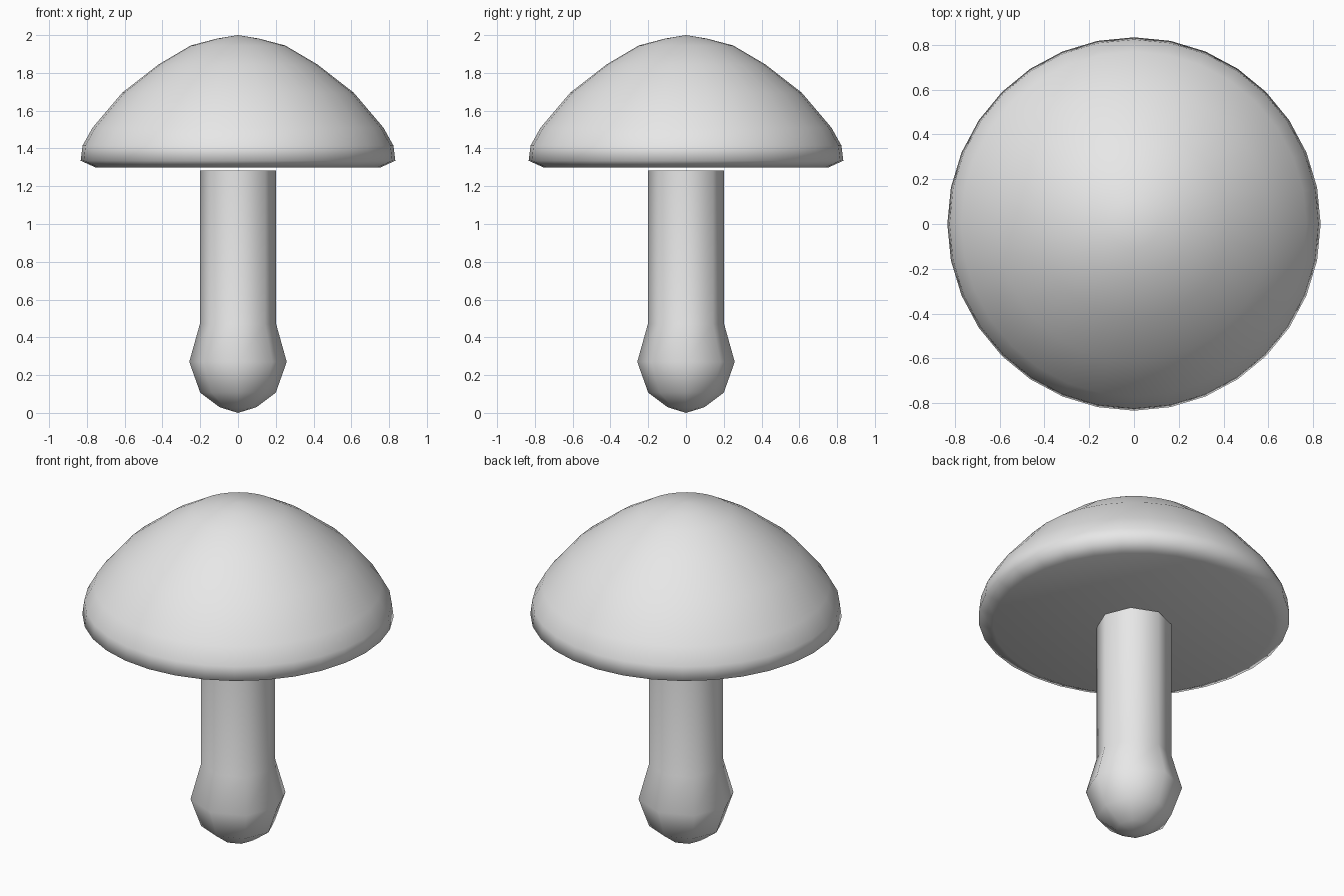
import bpy, bmesh, math

cube = bpy.data.objects.get("Cube")
if cube:
    bpy.data.objects.remove(cube, do_unlink=True)

grey = bpy.data.materials.new("light_grey")
grey.use_nodes = True
colour = (0.8, 0.8, 0.8, 1)
grey.diffuse_color = colour
for node in grey.node_tree.nodes:
    if node.type == 'BSDF_PRINCIPLED':
        node.inputs["Base Color"].default_value = colour


def lathe(name, profile, sides):
    """Revolve (radius, height) points, listed from bottom to top."""
    bm = bmesh.new()
    rings = []
    for r, z in profile:
        count = sides if r > 0 else 1
        rings.append([bm.verts.new((r * math.cos(math.tau * i / sides),
                                    r * math.sin(math.tau * i / sides), z))
                      for i in range(count)])
    for low, high in zip(rings, rings[1:]):
        for i in range(sides):
            j = (i + 1) % sides
            corners = [low[i % len(low)], low[j % len(low)],
                       high[j % len(high)], high[i % len(high)]]
            bm.faces.new(list(dict.fromkeys(corners)))
    # Close open ends with flat faces
    if len(rings[0]) > 1:
        bm.faces.new(rings[0][::-1])
    if len(rings[-1]) > 1:
        bm.faces.new(rings[-1])
    bmesh.ops.recalc_face_normals(bm, faces=bm.faces)
    mesh = bpy.data.meshes.new(name)
    bm.to_mesh(mesh)
    bm.free()
    mesh.materials.append(grey)
    obj = bpy.data.objects.new(name, mesh)
    bpy.context.collection.objects.link(obj)
    bpy.ops.object.select_all(action='DESELECT')
    obj.select_set(True)
    bpy.context.view_layer.objects.active = obj
    bpy.ops.object.shade_smooth_by_angle(angle=math.radians(80))
    return obj


# Domed cap with a rolled rim and a flat underside
lathe("mushroom_cap", [(0.755, 1.3), (0.833, 1.335), (0.823, 1.415), (0.77, 1.51),
                       (0.613, 1.695), (0.42, 1.845), (0.25, 1.945),
                       (0.11, 1.982), (0, 2)], 32)

# Eight-sided stem with a rounded bulb at its foot
lathe("mushroom_stem", [(0, 0), (0.097, 0.03), (0.2, 0.107), (0.258, 0.27),
                        (0.202, 0.47), (0.202, 1.283)], 8)
